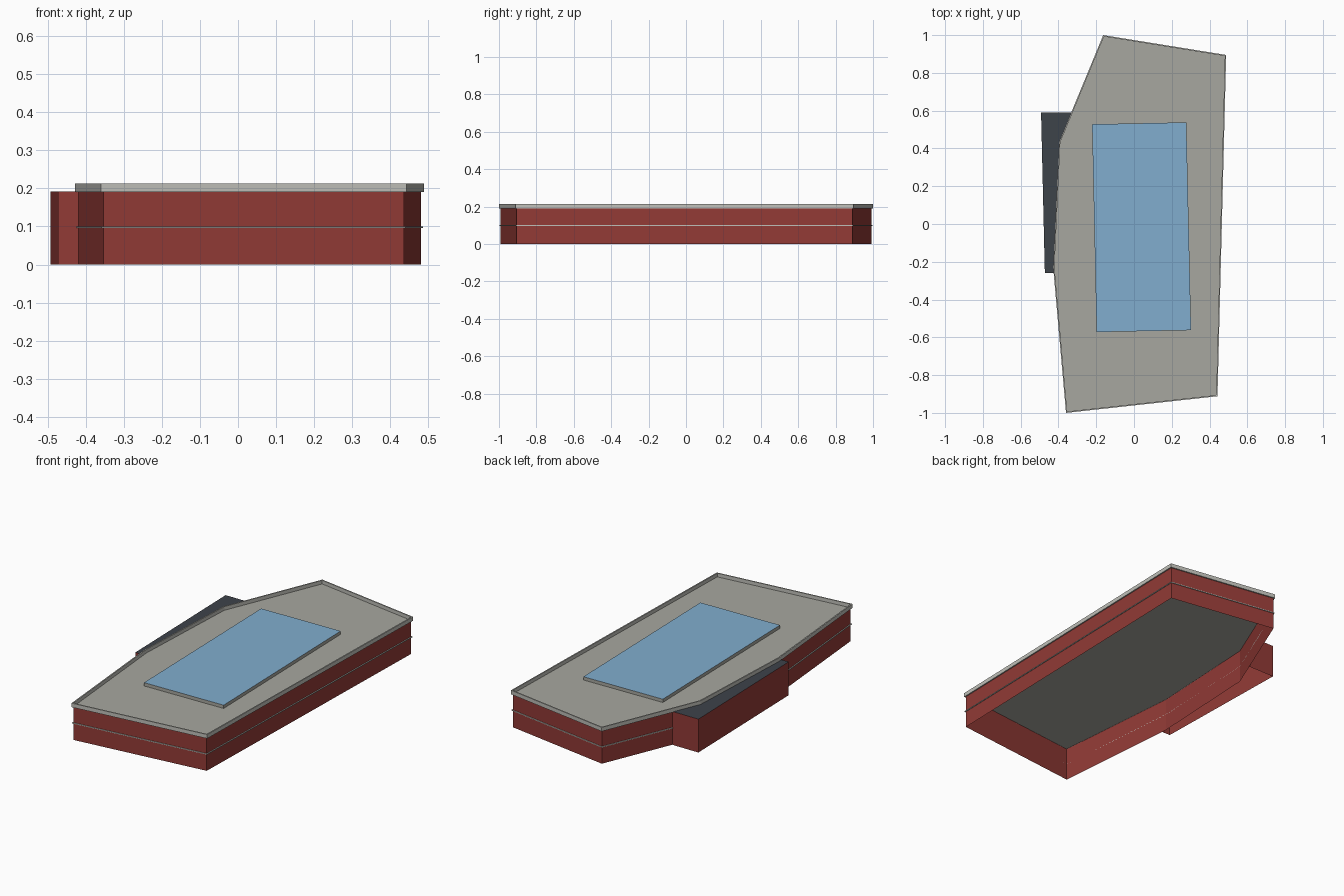
import bpy
import bmesh
from mathutils import Vector

cube = bpy.data.objects.get("Cube")
if cube:
    bpy.data.objects.remove(cube, do_unlink=True)


def material(name, rgb):
    m = bpy.data.materials.new(name)
    m.use_nodes = True
    m.diffuse_color = (*rgb, 1)
    m.node_tree.nodes["Principled BSDF"].inputs["Base Color"].default_value = (*rgb, 1)
    return m


BRICK = material("brick red", (0.29, 0.043, 0.037))
TRIM = material("pale trim", (0.53, 0.53, 0.49))
ROOF = material("roof grey", (0.39, 0.39, 0.35))
GLASS = material("skylight blue", (0.22, 0.42, 0.62))
SLATE = material("annex slate", (0.048, 0.056, 0.068))


def inset(poly, d):
    """Move every edge of a counter-clockwise outline inward by d."""
    out = []
    for i, p in enumerate(poly):
        a = (p - poly[i - 1]).normalized()
        b = (poly[(i + 1) % len(poly)] - p).normalized()
        na, nb = Vector((-a.y, a.x)), Vector((-b.y, b.x))
        out.append(p + (na + nb) * d / (1 + na.dot(nb)))
    return out


def finish(bm, name, mats):
    mesh = bpy.data.meshes.new(name)
    bm.to_mesh(mesh)
    bm.free()
    for m in mats:
        mesh.materials.append(m)
    obj = bpy.data.objects.new(name, mesh)
    bpy.context.collection.objects.link(obj)
    return obj


def block(name, poly, z0, z1, side, top, open_edges=()):
    """Walls and a lid over an outline, open underneath."""
    bm = bmesh.new()
    low = [bm.verts.new((p.x, p.y, z0)) for p in poly]
    high = [bm.verts.new((p.x, p.y, z1)) for p in poly]
    bm.faces.new(high).material_index = 1
    for i in range(len(poly)):
        if i not in open_edges:
            j = (i + 1) % len(poly)
            bm.faces.new((low[i], low[j], high[j], high[i]))
    return finish(bm, name, (side, top))


def ring(name, outer, inner, z0, z1, mat):
    """Closed band running round an outline."""
    bm = bmesh.new()
    loops = [[bm.verts.new((p.x, p.y, z)) for p in poly]
             for poly, z in ((outer, z0), (outer, z1), (inner, z1), (inner, z0))]
    n = len(outer)
    for k in range(4):
        a, b = loops[k], loops[(k + 1) % 4]
        for i in range(n):
            j = (i + 1) % n
            bm.faces.new((a[i], a[j], b[j], b[i]))
    return finish(bm, name, (mat,))


def outline(*pts):
    return [Vector(p) for p in pts]


ROOF_Z = 0.192
edge = outline((-0.36, -1.0), (0.442, -0.912), (0.488, 0.895),
               (-0.163, 1.0), (-0.397, 0.434), (-0.428, -0.23))
walls = inset(edge, 0.007)

# Main building with its flat roof
block("main_building", walls, 0, ROOF_Z, BRICK, ROOF)

# Roof parapet and thin band between the storeys
ring("parapet", edge, walls, 0.19, 0.213, TRIM)
ring("storey_band", inset(edge, 0.002), walls, 0.0955, 0.1, TRIM)

# Raised skylight
skylight = outline((-0.198, -0.572), (0.302, -0.562), (0.277, 0.538), (-0.222, 0.528))
block("skylight", skylight, ROOF_Z, 0.211, ROOF, GLASS)

# Side annex, open where it meets the main wall
annex = outline((-0.419, -0.26), walls[5], walls[4], (-0.326, 0.59),
                (-0.492, 0.59), (-0.472, -0.26))
block("side_annex", annex, 0, ROOF_Z, BRICK, SLATE, open_edges=(0, 1, 2))
